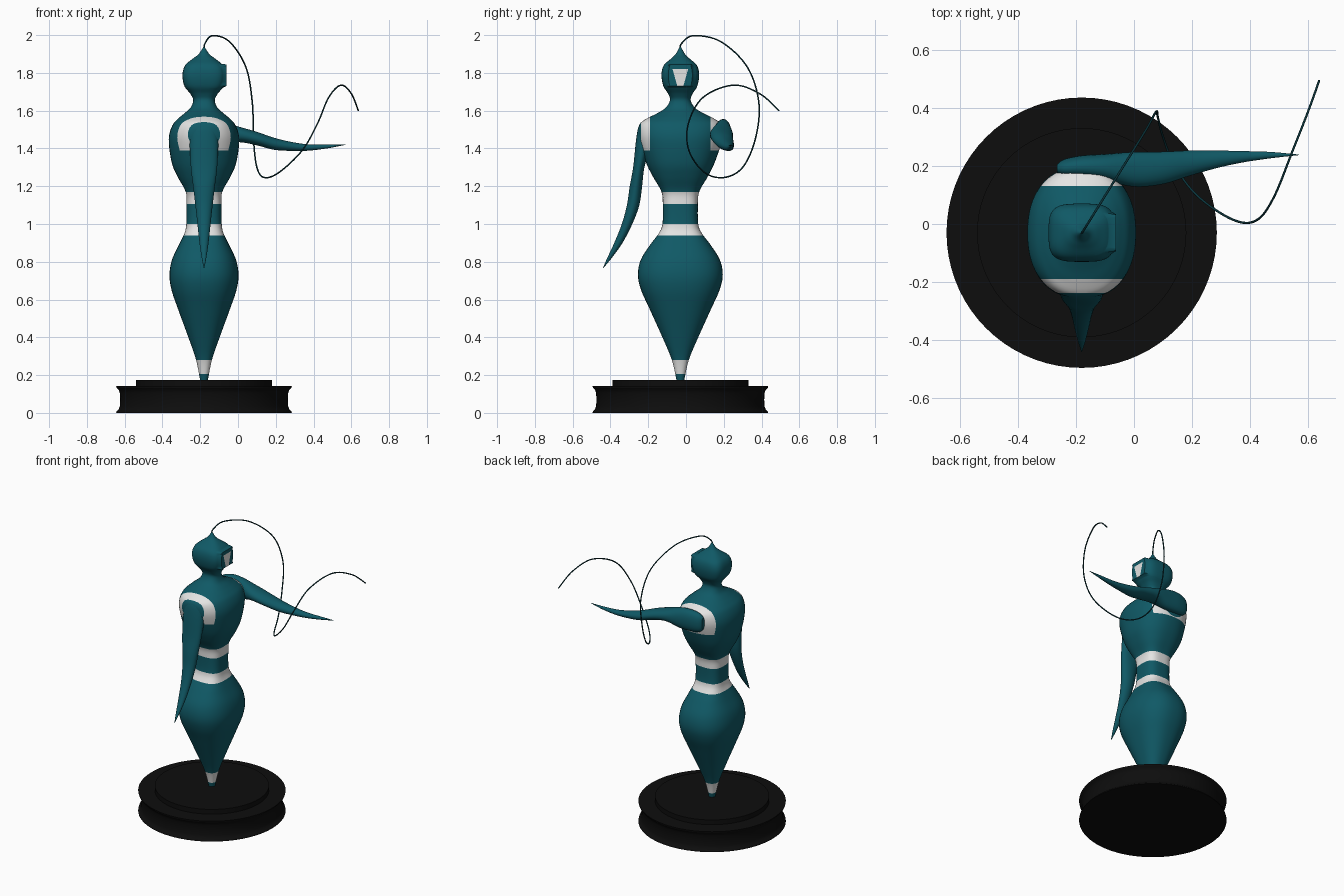
import bpy, bmesh, math
from mathutils import Vector

if "Cube" in bpy.data.objects:
    bpy.data.objects.remove(bpy.data.objects["Cube"])

CX, CY = -0.18, -0.03   # axis of the figure


def material(name, rgb, rough=0.5):
    m = bpy.data.materials.new(name)
    m.use_nodes = True
    m.diffuse_color = (*rgb, 1)
    bsdf = m.node_tree.nodes["Principled BSDF"]
    bsdf.inputs["Base Color"].default_value = (*rgb, 1)
    bsdf.inputs["Roughness"].default_value = rough
    return m


TEAL = material("teal", (0.005, 0.1, 0.132))
WHITE = material("off white", (0.78, 0.78, 0.77))
BLACK = material("black", (0.004, 0.004, 0.004))
DARK = material("dark teal", (0.003, 0.035, 0.045))


def smooth_rows(rows, steps):
    """Catmull-Rom interpolation through rows of numbers."""
    out = []
    for i in range(len(rows) - 1):
        p = [rows[max(0, min(len(rows) - 1, i + k))] for k in (-1, 0, 1, 2)]
        for s in range(steps):
            t = s / steps
            out.append([0.5 * (2 * b + (c - a) * t + (2 * a - 5 * b + 4 * c - d) * t * t
                               + (3 * b - a - 3 * c + d) * t ** 3) for a, b, c, d in zip(*p)])
    return out + [list(rows[-1])]


def loft(rows, axis, segs=48, steps=5):
    """Rows: position along axis, centre u, centre v, half u, half v, squareness."""
    bm = bmesh.new()
    rings = []
    for t, cu, cv, ru, rv, n in smooth_rows(rows, steps):
        ring = []
        for k in range(segs):
            a = 2 * math.pi * (k + 0.5) / segs
            c, s = math.cos(a), math.sin(a)
            u = cu + max(ru, 0.001) * math.copysign(abs(c) ** (2 / n), c)
            v = cv + max(rv, 0.001) * math.copysign(abs(s) ** (2 / n), s)
            ring.append(bm.verts.new((u, v, t) if axis == "z" else (t, u, v)))
        rings.append(ring)
    for a, b in zip(rings, rings[1:]):
        for k in range(segs):
            j = (k + 1) % segs
            bm.faces.new((a[k], a[j], b[j], b[k]))
    bm.faces.new(rings[0][::-1])
    bm.faces.new(rings[-1])
    bmesh.ops.recalc_face_normals(bm, faces=bm.faces)
    return bm


def finish(name, bm, mats, angle=40):
    me = bpy.data.meshes.new(name)
    bm.to_mesh(me)
    bm.free()
    for m in mats:
        me.materials.append(m)
    ob = bpy.data.objects.new(name, me)
    bpy.context.collection.objects.link(ob)
    bpy.ops.object.select_all(action="DESELECT")
    ob.select_set(True)
    bpy.context.view_layer.objects.active = ob
    bpy.ops.object.shade_smooth_by_angle(angle=math.radians(angle))
    return ob


def cut(bm, co, no, where):
    """Slice the faces chosen by the test, so colour edges are clean."""
    faces = [f for f in bm.faces if where(f.calc_center_median())]
    geom = faces + list({e for f in faces for e in f.edges}) + list({v for f in faces for v in f.verts})
    bmesh.ops.bisect_plane(bm, geom=geom, plane_co=co, plane_no=no, dist=1e-5)


# Body: one loft from the pointed foot to the tip of the head
profile = [
    (0.17, 0.02, 0.02, 2), (0.28, 0.042, 0.045, 2.4), (0.4, 0.083, 0.095, 2.4),
    (0.55, 0.138, 0.163, 2.4), (0.65, 0.172, 0.208, 2.4), (0.73, 0.183, 0.225, 2.4),
    (0.81, 0.17, 0.21, 2.4), (0.89, 0.133, 0.16, 2.6), (0.95, 0.104, 0.115, 3),
    (1.0, 0.094, 0.095, 3), (1.1, 0.093, 0.093, 3), (1.17, 0.097, 0.1, 3),
    (1.25, 0.14, 0.145, 2.6), (1.32, 0.17, 0.18, 2.4), (1.42, 0.186, 0.215, 2.3),
    (1.48, 0.183, 0.225, 2.3), (1.53, 0.163, 0.215, 2.3), (1.56, 0.135, 0.175, 2.3),
    (1.585, 0.105, 0.125, 2.3), (1.615, 0.072, 0.078, 2.3), (1.655, 0.057, 0.055, 2.5),
    (1.69, 0.073, 0.065, 3), (1.73, 0.104, 0.09, 3.4), (1.79, 0.114, 0.1, 3.6),
    (1.84, 0.1, 0.088, 3.4), (1.875, 0.06, 0.05, 2.6), (1.9, 0.028, 0.025, 2), (1.94, 0.002, 0.002, 2)]
bm = loft([(z, CX, CY, rx, ry, n) for z, rx, ry, n in profile], "z")

bands = [(0.205, 0.28), (0.94, 1.0), (1.105, 1.17)]
for z in [z for pair in bands for z in pair] + [1.39]:
    cut(bm, (0, 0, z), (0, 0, 1), lambda c, z=z: abs(c.z - z) < 0.1)
for side in (-1, 1):
    for d in (0.16, 0.207):
        cut(bm, (0, CY + side * d, 0), (0, 1, 0), lambda c: 1.36 < c.z < 1.62)


# Flat raised face with a tapered white plate
def on_face(c):
    return c.x > CX + 0.04 and 1.68 < c.z < 1.88


for z in (1.72, 1.73, 1.82, 1.845, 1.85):
    cut(bm, (0, 0, z), (0, 0, 1), on_face)
for v in bm.verts:
    if on_face(v.co) and 1.725 < v.co.z < 1.847 and abs(v.co.y - CY) < 0.065:
        v.co.x = -0.062
for side in (-1, 1):
    cut(bm, (0, CY + side * 0.016, 1.73), (0, side, -0.28), on_face)

for f in bm.faces:
    c = f.calc_center_median()
    d = abs(c.y - CY)
    ring = any(a < c.z < b for a, b in bands)
    armhole = 1.39 < c.z < 1.6 and 0.16 < d < 0.207
    mask = on_face(c) and 1.73 < c.z < 1.82 and d < 0.016 + 0.28 * (c.z - 1.73)
    f.material_index = int(ring or armhole or mask)
finish("body", bm, [TEAL, WHITE])

# Right arm hangs down and sweeps outward to a point
finish("right_arm", loft([
    (1.545, CX, -0.2, 0.05, 0.02, 2.2), (1.52, CX, -0.212, 0.07, 0.037, 2.2),
    (1.45, CX, -0.222, 0.077, 0.042, 2.2), (1.3, CX, -0.25, 0.07, 0.03, 2.2),
    (1.2, CX, -0.265, 0.058, 0.033, 2), (1.1, CX, -0.28, 0.046, 0.033, 2),
    (1.0, CX, -0.312, 0.035, 0.028, 2), (0.9, CX, -0.358, 0.024, 0.022, 2),
    (0.82, CX, -0.405, 0.012, 0.012, 2), (0.765, CX, -0.44, 0.001, 0.001, 2)],
    "z", 28), [TEAL])

# Left arm reaches forward
finish("left_arm", loft([
    (-0.265, 0.19, 1.48, 0.015, 0.04, 2.2), (-0.24, 0.193, 1.48, 0.03, 0.062, 2.2),
    (-0.18, 0.197, 1.483, 0.039, 0.072, 2.2), (-0.1, 0.195, 1.48, 0.046, 0.068, 2.2),
    (0.0, 0.188, 1.475, 0.06, 0.042, 2.2), (0.1, 0.193, 1.452, 0.056, 0.036, 2),
    (0.19, 0.209, 1.425, 0.044, 0.032, 2), (0.28, 0.222, 1.411, 0.031, 0.024, 2),
    (0.37, 0.231, 1.405, 0.02, 0.017, 2), (0.47, 0.237, 1.41, 0.011, 0.01, 2),
    (0.568, 0.238, 1.42, 0.001, 0.001, 2)], "x", 28), [TEAL])

# Long curling thread from the tip of the head
path = [(-0.18, -0.03, 1.92), (-0.175, -0.024, 1.955), (-0.135, 0.04, 1.997),
        (-0.045, 0.185, 1.965), (0.042, 0.325, 1.83), (0.076, 0.386, 1.64),
        (0.082, 0.367, 1.45), (0.1, 0.3, 1.3), (0.14, 0.2, 1.246), (0.22, 0.095, 1.275),
        (0.34, 0.015, 1.39), (0.42, 0.012, 1.53), (0.48, 0.09, 1.67),
        (0.545, 0.25, 1.735), (0.6, 0.39, 1.69), (0.637, 0.493, 1.6)]
cu = bpy.data.curves.new("head_thread", "CURVE")
cu.dimensions = "3D"
cu.bevel_depth = 0.004
cu.bevel_resolution = 2
cu.use_fill_caps = True
spline = cu.splines.new("POLY")
pts = smooth_rows(path, 8)
spline.points.add(len(pts) - 1)
for p, co in zip(spline.points, pts):
    p.co = (*co, 1)
spline.use_smooth = True
cu.materials.append(DARK)
bpy.context.collection.objects.link(bpy.data.objects.new("head_thread", cu))

# Round spool-shaped stand with a raised disc
bm = bmesh.new()
outline = [(0, 0), (0.465, 0), (0.463, 0.008), (0.452, 0.018), (0.446, 0.035), (0.444, 0.07),
           (0.446, 0.105), (0.452, 0.122), (0.463, 0.133), (0.465, 0.142), (0.36, 0.142),
           (0.36, 0.175), (0, 0.175)]
verts = [bm.verts.new((CX + r, CY, z)) for r, z in outline]
edges = [bm.edges.new(pair) for pair in zip(verts, verts[1:])]
bmesh.ops.spin(bm, geom=verts + edges, cent=(CX, CY, 0), axis=(0, 0, 1),
               angle=2 * math.pi, steps=72, use_merge=True)
bmesh.ops.remove_doubles(bm, verts=bm.verts, dist=1e-5)
bmesh.ops.recalc_face_normals(bm, faces=bm.faces)
finish("stand", bm, [BLACK], 30)
